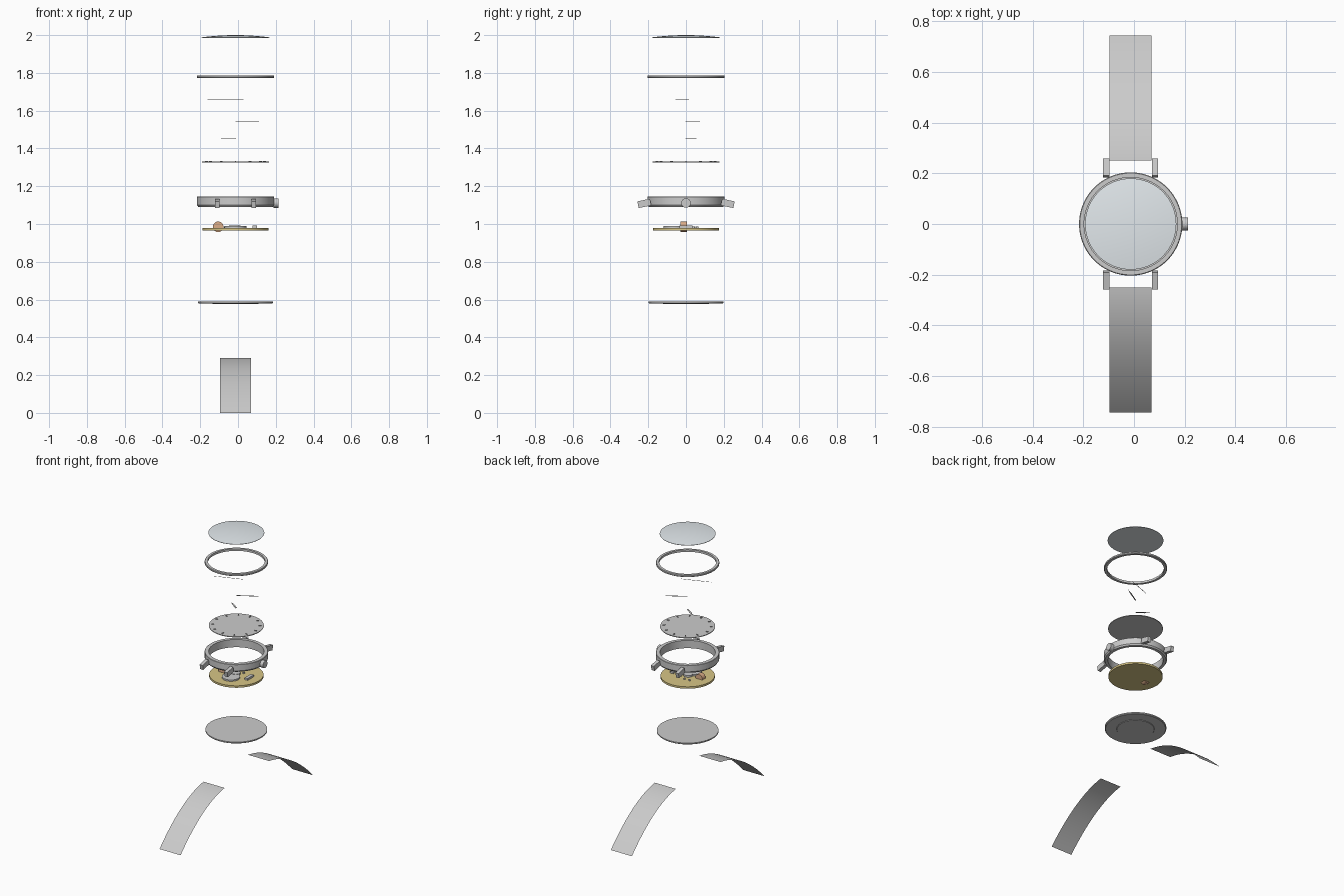
import bpy, bmesh
from math import sin, cos, pi, radians, atan2, hypot
from mathutils import Matrix, Vector

if "Cube" in bpy.data.objects:
    bpy.data.objects.remove(bpy.data.objects["Cube"])

CX = -0.013  # watch axis in x


def material(name, rgb):
    m = bpy.data.materials.new(name)
    m.diffuse_color = (*rgb, 1)
    m.use_nodes = True
    m.node_tree.nodes["Principled BSDF"].inputs["Base Color"].default_value = m.diffuse_color
    return m


GOLD = material("brass", (0.68, 0.56, 0.24))
COPPER = material("copper", (0.72, 0.42, 0.25))
GLASS = material("glass", (0.76, 0.81, 0.84))


def finish(name, bm, mat=None):
    bmesh.ops.remove_doubles(bm, verts=bm.verts, dist=1e-5)
    bm.normal_update()
    mesh = bpy.data.meshes.new(name)
    bm.to_mesh(mesh)
    bm.free()
    ob = bpy.data.objects.new(name, mesh)
    bpy.context.collection.objects.link(ob)
    if mat:
        mesh.materials.append(mat)
    return ob


def lathe(name, profile, closed=False, mat=None, steps=96):
    """Spin an (r, z) profile around the watch axis."""
    bm = bmesh.new()
    vs = [bm.verts.new((r, 0, z)) for r, z in profile]
    es = [bm.edges.new(p) for p in zip(vs, vs[1:])]
    if closed:
        es.append(bm.edges.new((vs[-1], vs[0])))
    bmesh.ops.spin(bm, geom=vs + es, cent=(0, 0, 0), axis=(0, 0, 1),
                   angle=2 * pi, steps=steps)
    bmesh.ops.remove_doubles(bm, verts=bm.verts, dist=1e-5)
    bmesh.ops.recalc_face_normals(bm, faces=bm.faces)
    bmesh.ops.translate(bm, verts=bm.verts, vec=(CX, 0, 0))
    return finish(name, bm, mat)


def ring(name, ro, ri, z0, z1, c=0.003):
    return lathe(name, [(ri, z0), (ro - c, z0), (ro, z0 + c), (ro, z1 - c),
                        (ro - c, z1), (ri, z1)], closed=True)


def add_box(bm, loc, size, rot=None):
    m = Matrix.Translation(loc) @ (rot or Matrix()) @ Matrix.Diagonal((*size, 1))
    bmesh.ops.create_cube(bm, size=1, matrix=m)


def cylinder(name, loc, r, h, rot=None, mat=None, seg=48):
    bm = bmesh.new()
    m = Matrix.Translation(loc) @ (rot or Matrix())
    bmesh.ops.create_cone(bm, cap_ends=True, segments=seg, radius1=r, radius2=r,
                          depth=h, matrix=m)
    return finish(name, bm, mat)


def hand(name, dx, dy, z, width, tail=0.0, t=0.0015):
    """Thin tapered pointer from the axis to (dx, dy)."""
    L, a = hypot(dx, dy), atan2(dy, dx)
    bm = bmesh.new()
    pts = [(-tail, -width / 3), (L * 0.6, -width / 2), (L, 0),
           (L * 0.6, width / 2), (-tail, width / 3)]
    f = bm.faces.new([bm.verts.new((x, y, 0)) for x, y in pts])
    ext = bmesh.ops.extrude_face_region(bm, geom=[f])
    bmesh.ops.translate(bm, vec=(0, 0, t),
                        verts=[v for v in ext["geom"] if isinstance(v, bmesh.types.BMVert)])
    bmesh.ops.recalc_face_normals(bm, faces=bm.faces)
    bmesh.ops.transform(bm, verts=bm.verts,
                        matrix=Matrix.Translation((CX, 0, z)) @ Matrix.Rotation(a, 4, 'Z'))
    return finish(name, bm)


# Domed crystal
dome = [(0.18 * i / 12, 1.988 + 0.012 * (1 - (i / 12) ** 2)) for i in range(13)]
lathe("crystal", dome + [(0.18, 1.986), (0, 1.986)], mat=GLASS)

# Bezel and case ring
ring("bezel", 0.204, 0.184, 1.772, 1.787)
lathe("case_ring", [(0.178, 1.09), (0.197, 1.09), (0.204, 1.10), (0.204, 1.143),
                    (0.202, 1.145), (0.178, 1.145)], closed=True)

# Lugs, tilted down and outward
bm = bmesh.new()
for sx in (-1, 1):
    for sy in (-1, 1):
        add_box(bm, (CX + sx * 0.0965, sy * 0.221, 1.109), (0.024, 0.068, 0.036),
                Matrix.Rotation(radians(-12 * sy), 4, 'X'))
finish("lugs", bm)

# Crown
AX = Matrix.Rotation(pi / 2, 4, 'Y')
cylinder("crown", (0.2005, 0, 1.111), 0.025, 0.027, AX)
cylinder("crown_stem", (0.185, 0, 1.111), 0.012, 0.02, AX)

# Hands
hand("second_hand", -0.148, -0.055, 1.66, 0.003, tail=0.045)
hand("minute_hand", 0.123, 0.073, 1.54, 0.009)
hand("hour_hand", -0.078, 0.055, 1.45, 0.013)

# Dial with hour markers
lathe("dial", [(0, 1.325), (0.177, 1.325), (0.177, 1.33), (0, 1.33)])
bm = bmesh.new()
for i in range(12):
    a = i * pi / 6
    add_box(bm, (CX + 0.153 * cos(a), 0.153 * sin(a), 1.332), (0.016, 0.007, 0.005),
            Matrix.Rotation(a, 4, 'Z'))
finish("hour_markers", bm)

# Movement plate, barrel, bridge, balance and pins
lathe("movement_plate", [(0, 0.966), (0.175, 0.966), (0.175, 0.98), (0, 0.98)], mat=GOLD)
cylinder("barrel", (CX, -0.06, 0.985), 0.058, 0.010)
cylinder("centre_wheel", (CX - 0.005, 0, 0.987), 0.03, 0.012)
cylinder("balance_wheel", (-0.105, -0.012, 0.985), 0.028, 0.036,
         Matrix.Rotation(pi / 2, 4, 'X'), COPPER)
bm = bmesh.new()
add_box(bm, (0.088, 0.0, 0.986), (0.024, 0.07, 0.014))
finish("bridge", bm)
for i, (x, y) in enumerate([(-0.055, 0.057), (0.03, 0.04), (-0.016, 0.06)]):
    cylinder(f"pin_{i + 1}", (CX + x, y, 0.983), 0.007, 0.008, seg=24)

# Case back with a shallow raised disc below
lathe("case_back", [(0, 0.576), (0.12, 0.576), (0.122, 0.579), (0.194, 0.579),
                    (0.199, 0.583), (0.199, 0.591), (0, 0.591)])

# Two drooping strap sheets
for side, name in ((-1, "front_strap"), (1, "back_strap")):
    bm = bmesh.new()
    n, rows = 32, []
    for i in range(n + 1):
        t = i / n
        y, z = side * (0.25 + 0.495 * t), 0.29 - 0.07 * t - 0.22 * t * t
        rows.append([bm.verts.new((CX + sx * 0.083, y, z)) for sx in (-side, side)])
    for a, b in zip(rows, rows[1:]):
        bm.faces.new((a[0], b[0], b[1], a[1]))
    bm.normal_update()
    for f in bm.faces:
        if f.normal.z < 0:
            f.normal_flip()
    finish(name, bm)

# Smooth shading with sharp edges kept
for ob in bpy.context.scene.objects:
    ob.select_set(True)
    bpy.context.view_layer.objects.active = ob
bpy.ops.object.shade_smooth_by_angle(angle=radians(30))
